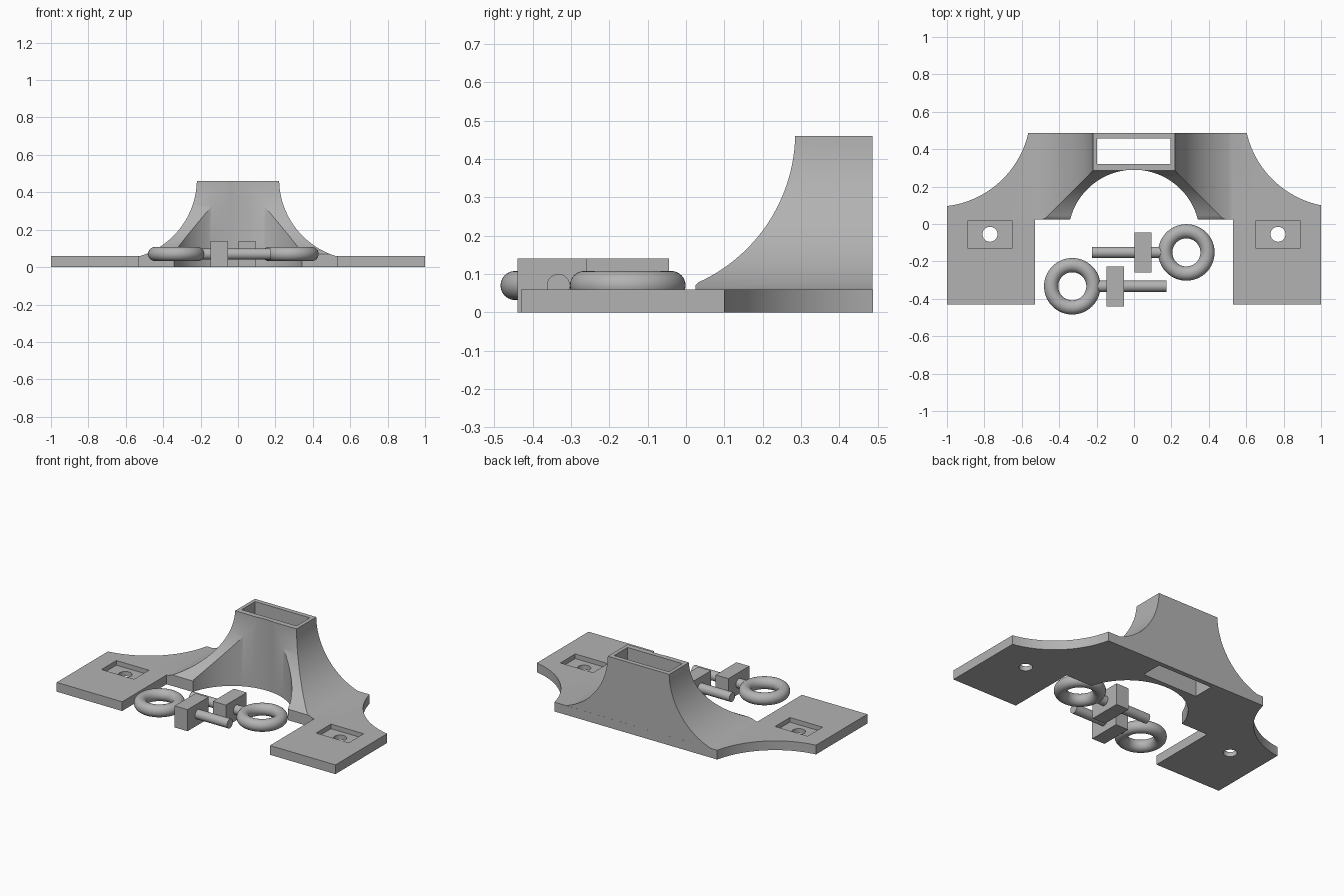
import bpy, bmesh
from math import sin, cos, asin, atan2, hypot, pi

cube = bpy.data.objects.get("Cube")
if cube:
    bpy.data.objects.remove(cube, do_unlink=True)

grey = bpy.data.materials.new("plain grey")
grey.use_nodes = True
colour = (0.45, 0.45, 0.45, 1)
grey.diffuse_color = colour
grey.node_tree.nodes["Principled BSDF"].inputs["Base Color"].default_value = colour

BACK, NOTCH, THICK = 0.487, 0.025, 0.06


def finish(obj, name):
    obj.name = name
    obj.data.name = name
    obj.data.materials.append(grey)
    return obj


def box(name, lo, hi):
    bpy.ops.mesh.primitive_cube_add(size=1, location=[(a + b) / 2 for a, b in zip(lo, hi)])
    obj = bpy.context.object
    obj.scale = [b - a for a, b in zip(lo, hi)]
    bpy.ops.object.transform_apply(location=False, rotation=False)
    return finish(obj, name)


def cylinder(name, radius, length, centre, rotation=(0, 0, 0), sides=48):
    bpy.ops.mesh.primitive_cylinder_add(vertices=sides, radius=radius, depth=length,
                                        location=centre, rotation=rotation)
    return finish(bpy.context.object, name)


def loft(name, rings):
    """Skin a stack of equal-sized closed rings and cap both ends."""
    bm = bmesh.new()
    loops = [[bm.verts.new(p) for p in ring] for ring in rings]
    for low, high in zip(loops, loops[1:]):
        for i in range(len(low)):
            j = (i + 1) % len(low)
            bm.faces.new((low[i], low[j], high[j], high[i]))
    bm.faces.new(loops[0])
    bm.faces.new(loops[-1])
    bmesh.ops.recalc_face_normals(bm, faces=bm.faces)
    mesh = bpy.data.meshes.new(name)
    bm.to_mesh(mesh)
    bm.free()
    obj = bpy.data.objects.new(name, mesh)
    bpy.context.collection.objects.link(obj)
    return finish(obj, name)


def combine(target, tool, operation):
    """Apply a boolean and discard its tool."""
    mod = target.modifiers.new("cut", 'BOOLEAN')
    mod.object, mod.operation, mod.solver = tool, operation, 'EXACT'
    bpy.context.view_layer.objects.active = target
    bpy.ops.object.modifier_apply(modifier=mod.name)
    bpy.data.objects.remove(tool, do_unlink=True)


def smooth(obj):
    bpy.ops.object.select_all(action='DESELECT')
    obj.select_set(True)
    bpy.context.view_layer.objects.active = obj
    bpy.ops.object.shade_smooth_by_angle(angle=pi / 6)


def scallop(start, end, centre, steps=24):
    """Arc of a rounded bite out of a rear corner."""
    (cx, cy), angles = centre, []
    for x, y in (start, end):
        angles.append(atan2(y - cy, x - cx) % (2 * pi))
    a, b = angles
    if abs(b - a) > pi:
        b += 2 * pi if b < a else -2 * pi
    r = hypot(start[0] - cx, start[1] - cy)
    return [(cx + r * cos(a + (b - a) * i / steps), cy + r * sin(a + (b - a) * i / steps))
            for i in range(steps + 1)]


# Base plate with two forward arms and scalloped rear corners
outline = [(-1, -0.43), (-0.53, -0.43), (-0.53, NOTCH), (0.53, NOTCH), (0.53, -0.43), (1, -0.43)]
outline += scallop((1, 0.10), (0.60, BACK), (1.1, 0.6))
outline += scallop((-0.565, BACK), (-1, 0.10), (-1.06, 0.6))
bracket = loft("bracket", [[(x, y, z) for x, y in outline] for z in (0, THICK)])

# Flared tower: concave sides and front, flat back
R, ZC = 0.43, 0.47
first, last = asin(0.01 / R), asin((ZC - THICK) / R)
sections = []
for i in range(33):
    a = last + (first - last) * i / 32
    x, y, z = 0.65 - R * cos(a), max(NOTCH, -0.145 + R * cos(a)), ZC - R * sin(a)
    sections.append((x, y, z))
sections.insert(0, (sections[0][0], sections[0][1], THICK / 2))
tower = loft("tower", [[(-x, y, z), (x, y, z), (x, BACK, z), (-x, BACK, z)]
                       for x, y, z in sections])
combine(bracket, tower, 'UNION')

# Round bay in front and rectangular socket through the tower
combine(bracket, cylinder("bay", 0.352, 2, (0, -0.062, 0), sides=96), 'DIFFERENCE')
combine(bracket, box("socket", (-0.197, 0.32, -1), (0.195, 0.457, 1)), 'DIFFERENCE')

# Recessed pocket and bolt hole in each arm
for side in (-1, 1):
    x = side * 0.77
    combine(bracket, box("pocket", (x - 0.117, -0.132, 0.03), (x + 0.117, 0.02, 1)), 'DIFFERENCE')
    combine(bracket, cylinder("bolt_hole", 0.04, 1, (x, -0.055, 0)), 'DIFFERENCE')
smooth(bracket)

# Two loose eyebolts, each a ring, a rod and a square nut
AXIS = 0.07
for label, side, cx, cy, tip, nut in (("left", 1, 0.28, -0.152, -0.225, 0.048),
                                      ("right", -1, -0.33, -0.333, 0.175, -0.1)):
    bpy.ops.mesh.primitive_torus_add(location=(cx, cy, AXIS), major_radius=0.113,
                                     minor_radius=0.038, major_segments=64, minor_segments=24)
    smooth(finish(bpy.context.object, label + "_eyebolt_ring"))
    root = cx - side * 0.113
    smooth(cylinder(label + "_eyebolt_rod", 0.03, abs(root - tip),
                    ((root + tip) / 2, cy, AXIS), (0, pi / 2, 0), 32))
    box(label + "_eyebolt_nut", (nut - 0.046, cy - 0.107, 0), (nut + 0.046, cy + 0.107, 2 * AXIS))
